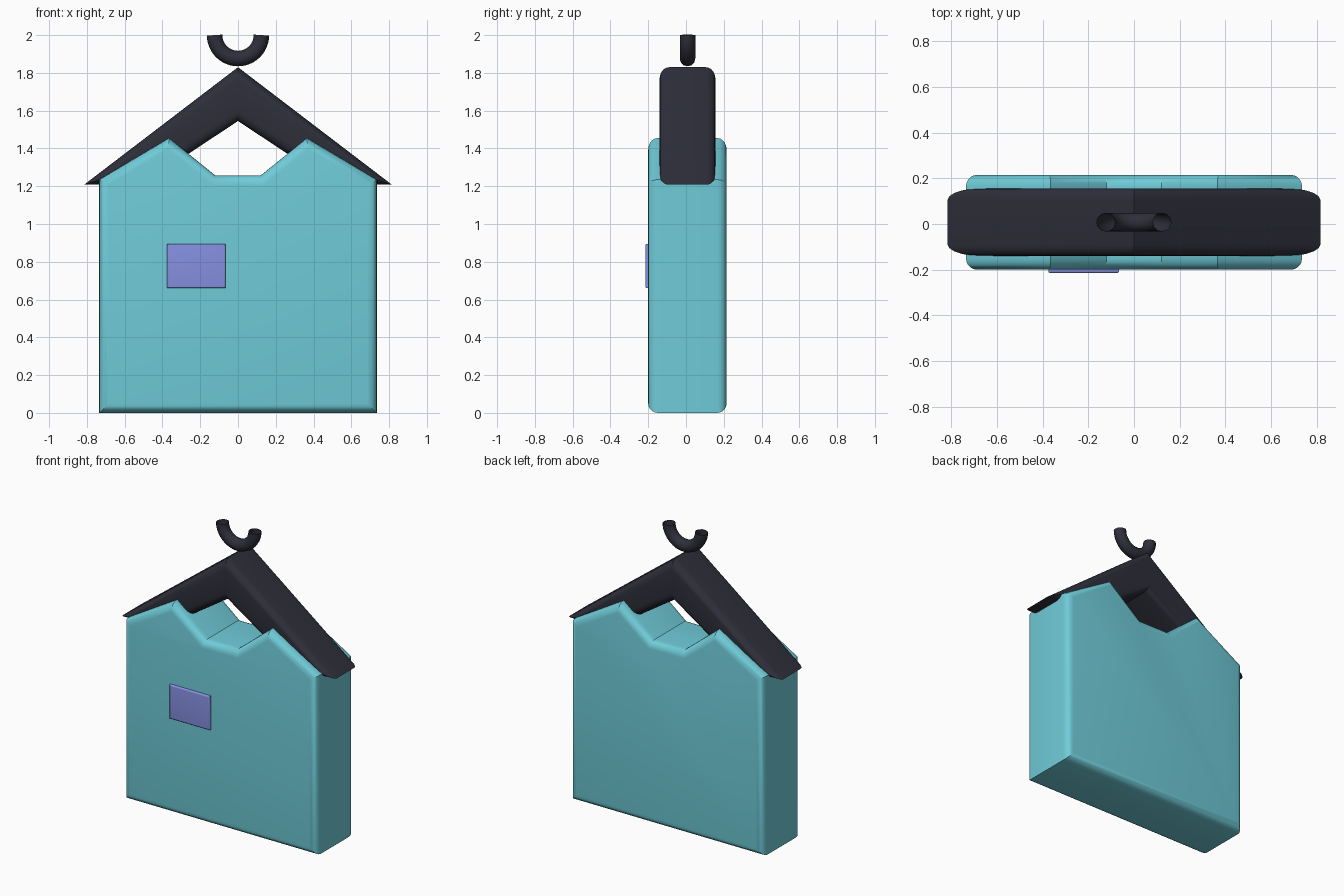
import bpy, bmesh, math

if "Cube" in bpy.data.objects:
    bpy.data.objects.remove(bpy.data.objects["Cube"])

Y0 = 0.008  # mid-plane of the house slab


def material(name, rgb):
    m = bpy.data.materials.new(name)
    m.diffuse_color = (*rgb, 1)
    m.use_nodes = True
    m.node_tree.nodes["Principled BSDF"].inputs["Base Color"].default_value = m.diffuse_color
    return m


def slab(name, pts, y_front, y_back, bevel, mat):
    """Extrude an xz profile along y and round its front and back rims."""
    bm = bmesh.new()
    face = bm.faces.new([bm.verts.new((x, y_front, z)) for x, z in pts])
    ext = bmesh.ops.extrude_face_region(bm, geom=[face], use_keep_orig=True)
    moved = [g for g in ext["geom"] if isinstance(g, bmesh.types.BMVert)]
    bmesh.ops.translate(bm, verts=moved, vec=(0, y_back - y_front, 0))
    bmesh.ops.recalc_face_normals(bm, faces=bm.faces)
    rims = [e for e in bm.edges if abs(e.verts[0].co.y - e.verts[1].co.y) < 1e-5]
    bmesh.ops.bevel(bm, geom=rims, offset=bevel, segments=5, profile=0.5,
                    affect='EDGES', clamp_overlap=True)
    me = bpy.data.meshes.new(name)
    bm.to_mesh(me)
    bm.free()
    me.materials.append(mat)
    ob = bpy.data.objects.new(name, me)
    bpy.context.collection.objects.link(ob)
    bpy.ops.object.select_all(action='DESELECT')
    ob.select_set(True)
    bpy.context.view_layer.objects.active = ob
    bpy.ops.object.shade_smooth_by_angle(angle=math.radians(30))
    return ob


def mirrored(half):
    """Complete a right-hand outline across x = 0."""
    return half + [(-x, z) for x, z in reversed(half) if x > 0]


teal = material("teal", (0.16, 0.60, 0.69))
dark = material("dark", (0.027, 0.028, 0.042))
violet = material("violet", (0.24, 0.28, 0.76))

# House wall with a notched top
slab("house_wall", mirrored([(0.735, 0), (0.735, 1.235), (0.365, 1.455), (0.12, 1.257)]),
     -0.2, 0.215, 0.05, teal)

# Gable roof, tapering to pointed eaves
roof = [(0.815, 1.208), (0, 1.83), (-0.815, 1.208), (-0.51, 1.208), (0, 1.545), (0.51, 1.208)]
slab("roof", roof, -0.14, 0.156, 0.05, dark)

# Small window plate on the front
slab("window_plate", [(-0.375, 0.66), (-0.065, 0.66), (-0.065, 0.895), (-0.375, 0.895)],
     -0.215, -0.18, 0.01, violet)

# Open hanging hook: lower half of a ring
curve = bpy.data.curves.new("hanging_hook", 'CURVE')
curve.dimensions = '3D'
curve.bevel_depth = 0.041
curve.bevel_resolution = 4
n = 25
spline = curve.splines.new('POLY')
spline.points.add(n - 1)
for i, p in enumerate(spline.points):
    a = math.pi * (1 + i / (n - 1))
    p.co = (0.124 * math.cos(a), Y0, 2.0 + 0.124 * math.sin(a), 1)
spline.use_smooth = True
curve.materials.append(dark)
bpy.context.collection.objects.link(bpy.data.objects.new("hanging_hook", curve))
